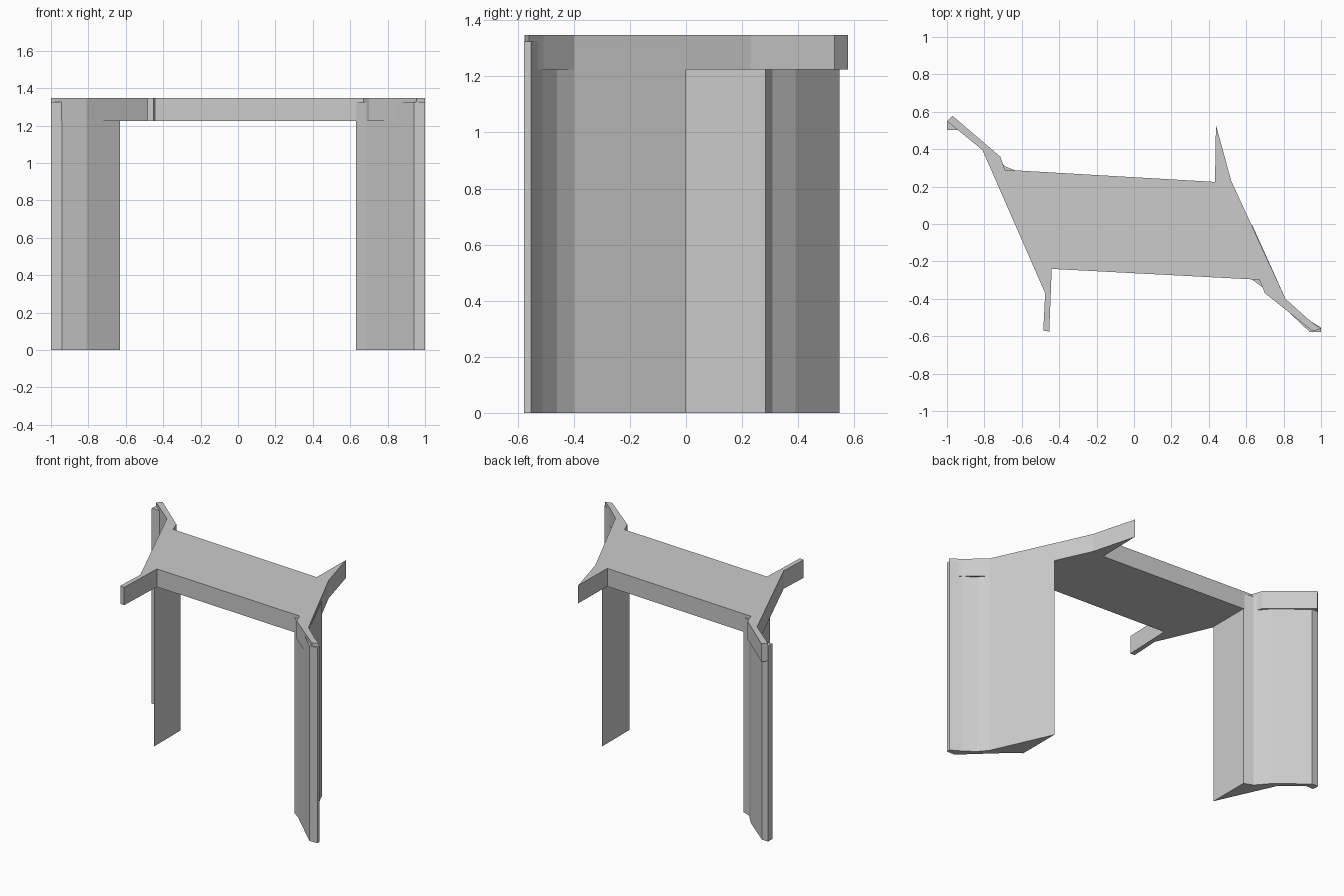
import bpy
import bmesh


def prism(name, outline, z0, z1):
    """Extrude a closed plan outline between two heights."""
    bm = bmesh.new()
    face = bm.faces.new([bm.verts.new((x, y, z0)) for x, y in outline])
    top = bmesh.ops.extrude_face_region(bm, geom=[face])["geom"]
    for v in top:
        if isinstance(v, bmesh.types.BMVert):
            v.co.z = z1
    bmesh.ops.recalc_face_normals(bm, faces=bm.faces)
    mesh = bpy.data.meshes.new(name)
    bm.to_mesh(mesh)
    bm.free()
    obj = bpy.data.objects.new(name, mesh)
    bpy.context.collection.objects.link(obj)
    return obj


# Flat top with a pointed arm at each corner
prism("table_top", [
    (-1.0, 0.55), (-0.81, 0.395), (-0.475, -0.37), (-0.485, -0.57),
    (-0.453, -0.575), (-0.44, -0.24), (0.67, -0.298), (0.70, -0.37),
    (0.955, -0.573), (1.0, -0.56), (0.93, -0.508), (0.81, -0.40),
    (0.52, 0.23), (0.438, 0.53), (0.433, 0.225), (-0.69, 0.29),
    (-0.715, 0.36), (-0.97, 0.578)], 1.225, 1.347)

# Wedge-shaped panel legs, let into the underside of the top
prism("left_leg", [
    (-0.63, 0.0), (-0.63, 0.284), (-0.69, 0.308), (-0.76, 0.39),
    (-0.955, 0.548), (-1.0, 0.548), (-1.0, 0.503), (-0.94, 0.503),
    (-0.81, 0.395)], 0.0, 1.325)
prism("right_leg", [
    (0.63, 0.0), (0.81, -0.40), (0.86, -0.46), (0.93, -0.512),
    (1.0, -0.553), (1.0, -0.578), (0.94, -0.578), (0.69, -0.34),
    (0.63, -0.296)], 0.0, 1.325)
